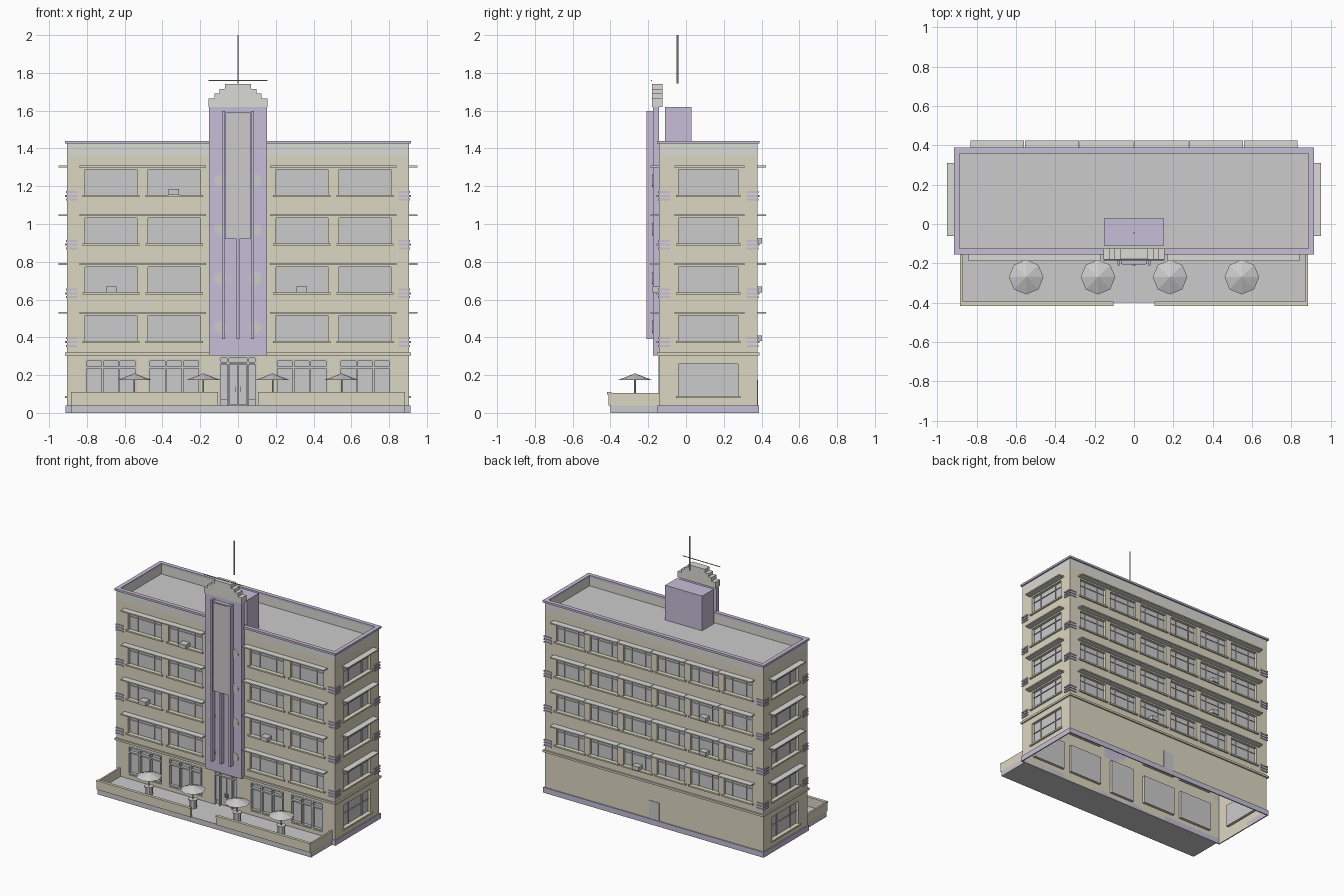
import bpy, bmesh, math
from mathutils import Vector, Matrix

if "Cube" in bpy.data.objects:
    bpy.data.objects.remove(bpy.data.objects["Cube"])

CREAM, LILAC, PALE, GREY = 'cream', 'lilac', 'pale', None
COL = {'cream': (0.72, 0.68, 0.54, 1), 'lilac': (0.57, 0.52, 0.68, 1), 'pale': (0.70, 0.70, 0.66, 1)}
mats, parts = {}, {}
for k, c in COL.items():
    mats[k] = bpy.data.materials.new(k)
    mats[k].diffuse_color = c


def part(name, col=GREY):
    if name not in parts:
        parts[name] = (bmesh.new(), col)
    return parts[name][0]


def box(name, col, a, b):
    c = [(p + q) / 2 for p, q in zip(a, b)]
    s = [abs(p - q) for p, q in zip(a, b)]
    bmesh.ops.create_cube(part(name, col), size=1, matrix=Matrix.Translation(c) @ Matrix.Diagonal((*s, 1)))


def cone(name, col, c, r1, r2, h, seg=8, rot=None):
    m = Matrix.Translation(c) @ (rot or Matrix())
    bmesh.ops.create_cone(part(name, col), cap_ends=True, segments=seg, radius1=r1, radius2=r2, depth=h, matrix=m)


def quad(name, col, pts, n):
    bm = part(name, col)
    f = bm.faces.new([bm.verts.new(p) for p in pts])
    f.normal_update()
    if f.normal.dot(Vector(n)) < 0:
        f.normal_flip()


# Facade frames: along-wall u, height z, outward distance d
X, Y0, Y1, TOP = 0.905, -0.143, 0.378, 1.42
front = lambda u, z, d=0: Vector((u, Y0 - d, z))
back = lambda u, z, d=0: Vector((u, Y1 + d, z))
right = lambda u, z, d=0: Vector((X + d, u, z))
left = lambda u, z, d=0: Vector((-X - d, u, z))


def fbox(name, col, f, u0, u1, z0, z1, d0, d1):
    box(name, col, f(u0, z0, d0), f(u1, z1, d1))


def ring(name, col, d, z0, z1, t):
    """Band running round the building, outer offset d, thickness t"""
    for f in (front, back):
        fbox(name, col, f, -X - d, X + d, z0, z1, d - t, d)
    for f in (left, right):
        fbox(name, col, f, Y0 - d + t, Y1 + d - t, z0, z1, d - t, d)


def wall(f, a, b, holes, top=1.36, depth=0.02):
    """Single-skin wall with recessed openings and glass"""
    us = sorted({a, b, *[h[0] for h in holes], *[h[1] for h in holes]})
    zs = sorted({0, top, *[h[2] for h in holes], *[h[3] for h in holes]})
    n = f(0, 0, 1) - f(0, 0, 0)
    eu, ez = f(1, 0) - f(0, 0), Vector((0, 0, 1))
    for u0, u1 in zip(us, us[1:]):
        for z0, z1 in zip(zs, zs[1:]):
            u, z = (u0 + u1) / 2, (z0 + z1) / 2
            if not any(h[0] < u < h[1] and h[2] < z < h[3] for h in holes):
                quad('walls', CREAM, [f(u0, z0), f(u1, z0), f(u1, z1), f(u0, z1)], n)
    for u0, u1, z0, z1 in holes:
        for (p, q), m in ((((u0, z0), (u0, z1)), eu), (((u1, z0), (u1, z1)), -eu),
                          (((u0, z0), (u1, z0)), ez), (((u0, z1), (u1, z1)), -ez)):
            quad('walls', CREAM, [f(*p), f(*q), f(*q, -depth), f(*p, -depth)], m)
        quad('window_glass', GREY, [f(u0, z0, -depth), f(u1, z0, -depth), f(u1, z1, -depth), f(u0, z1, -depth)], n)


def bars(name, f, h, us, zs, w=0.003, d0=-0.02, d1=-0.014):
    for u in us:
        fbox(name, GREY, f, u - w, u + w, h[2], h[3], d0, d1)
    for z in zs:
        fbox(name, GREY, f, h[0], h[1], z - w, z + w, d0, d1)


FLOORS = [0.38 + 0.258 * i for i in range(4)]
fcols = [(-0.81, -0.535), (-0.476, -0.20), (0.20, 0.476), (0.535, 0.81)]
bcols = [(c - 0.115, c + 0.115) for c in [(-2.5 + i) * 0.278 for i in range(6)]]
scols = [(-0.04, 0.275)]
shops = [(a, b, 0.07, 0.285) for a, b in fcols]
entry = (-0.10, 0.10, 0.04, 0.30)
ground = {front: shops + [entry], back: [], right: [(*scols[0], 0.09, 0.26)], left: [(*scols[0], 0.09, 0.26)]}

# Walls, windows, sills and canopies
for f, cols, a, b in ((front, fcols, -X, X), (back, bcols, -X, X), (right, scols, Y0, Y1), (left, scols, Y0, Y1)):
    upper = [(u0, u1, z, z + 0.135) for z in FLOORS for u0, u1 in cols]
    wall(f, a, b, upper + ground[f])
    plain = upper + (ground[f] if f in (left, right) else [])
    for h in plain:
        w = h[1] - h[0]
        bars('window_bars', f, h, [h[0] + w * k for k in (0.25, 0.75)], [h[2] + 0.095], 0.002)
        fbox('window_sills', CREAM, f, h[0] - 0.014, h[1] + 0.014, h[2] - 0.011, h[2], 0, 0.012)
    spans = {front: [(-0.84, -0.17), (0.17, 0.84)], back: [(u - 0.022, v + 0.022) for u, v in bcols]}
    for z in FLOORS:
        for u0, u1 in spans.get(f, [(-0.06, 0.31)]):
            fbox('window_canopies', PALE, f, u0, u1, z + 0.146, z + 0.155, 0, 0.046)

# Shopfront frames
for h in shops:
    w = h[1] - h[0]
    bars('shopfront_frames', front, h, [h[0] + 0.005, h[0] + w * 0.34, h[0] + w * 0.66, h[1] - 0.005],
         [0.08, 0.24, 0.28], 0.005, -0.02, 0.002)

# Entrance doors
bars('entrance_frames', front, entry, [-0.095, -0.052, 0.052, 0.095], [0.265, 0.295], 0.005, -0.02, 0.002)
for s in (-1, 1):
    fbox('entrance_doors', GREY, front, s * 0.002, s * 0.045, 0.045, 0.255, -0.02, -0.01)
    fbox('door_handles', GREY, front, s * 0.010, s * 0.014, 0.11, 0.14, -0.01, -0.002)
    fbox('entrance_side_panels', GREY, front, s * 0.058, s * 0.09, 0.07, 0.255, -0.02, -0.012)
fbox('back_door', GREY, back, -0.045, 0.045, 0.03, 0.175, 0, 0.004)

# Plinth, belt course, parapet, coping, roof
ring('plinth', LILAC, 0.008, 0, 0.04, 0.008)
ring('belt_course', CREAM, 0.011, 0.305, 0.32, 0.011)
ring('parapet', PALE, 0, 1.36, 1.425, 0.017)
ring('coping', LILAC, 0.011, 1.425, 1.44, 0.03)
quad('roof', GREY, [(-X, Y0, 1.36), (X, Y0, 1.36), (X, Y1, 1.36), (-X, Y1, 1.36)], (0, 0, 1))

# Corner stripes wrapping each corner
for z in FLOORS:
    for dz in (-0.25, -0.23, -0.21):
        zz = z + dz + 0.225
        for sx in (-1, 1):
            for y, t in ((Y0, 1), (Y1, -1)):
                box('corner_stripes', LILAC, (sx * 0.85, y - t * 0.006, zz - 0.005), (sx * (X + 0.006), y, zz + 0.005))
                box('corner_stripes', LILAC, (sx * X, y, zz - 0.005), (sx * (X + 0.006), y + t * 0.058, zz + 0.005))

# Air conditioners
for x, z in ((-0.34, FLOORS[3]), (-0.672, FLOORS[1]), (0.337, FLOORS[1])):
    fbox('air_conditioners', GREY, front, x - 0.028, x + 0.028, z, z + 0.03, -0.02, 0.034)
for x, z in ((-0.417, FLOORS[2]), (-0.417, FLOORS[1]), (0.139, FLOORS[0])):
    fbox('air_conditioners', GREY, back, x - 0.028, x + 0.028, z, z + 0.03, -0.02, 0.024)

# Central tower with fins, sign panel and round windows
box('tower_slab', LILAC, (-0.153, -0.175, 0.305), (0.153, -0.143, 1.62))
for x in (-0.077, 0, 0.077):
    box('tower_fins', LILAC, (x - 0.007, -0.21, 0.39), (x + 0.007, -0.175, 0.92 if x == 0 else 1.597))
box('sign_backing', LILAC, (-0.067, -0.203, 0.92), (0.067, -0.175, 1.59))
box('sign_panel', GREY, (-0.061, -0.207, 0.927), (0.061, -0.203, 1.583))
for z in FLOORS:
    for x in (-0.093, 0.093):
        cone('round_windows', GREY, (x, -0.1755, z + 0.075), 0.033, 0.033, 0.003, 24, Matrix.Rotation(math.pi / 2, 4, 'X'))

# Stepped crown, aerial bar, mast, roof house
for w, z0, z1 in ((0.156, 1.62, 1.665), (0.125, 1.665, 1.692), (0.098, 1.692, 1.714), (0.07, 1.714, 1.74)):
    box('tower_crown', PALE, (-w, -0.18, z0), (w, -0.124, z1))
cone('crown_bar', GREY, (0, -0.182, 1.76), 0.003, 0.003, 0.312, 6, Matrix.Rotation(math.pi / 2, 4, 'Y'))
cone('mast', GREY, (0, -0.045, 1.872), 0.004, 0.004, 0.256, 6)
box('roof_house', LILAC, (-0.153, -0.11, 1.36), (0.153, 0.028, 1.62))

# Terrace with low walls
box('terrace', GREY, (-0.885, -0.40, 0), (0.885, -0.151, 0.04))
for s in (-1, 1):
    box('terrace_walls', CREAM, (s * 0.105, -0.41, 0.04), (s * 0.885, -0.395, 0.105))
    box('terrace_walls', CREAM, (s * 0.872, -0.395, 0.04), (s * 0.885, Y0, 0.105))
    box('terrace_coping', CREAM, (s * 0.105, -0.417, 0.098), (s * 0.885, -0.395, 0.11))

# Umbrellas and tables
for x in (-0.548, -0.183, 0.183, 0.548):
    cone('umbrella_tops', GREY, (x, -0.27, 0.192), 0.088, 0, 0.034)
    cone('umbrella_poles', GREY, (x, -0.27, 0.115), 0.004, 0.004, 0.15)
    cone('tables', GREY, (x, -0.27, 0.07), 0.026, 0.026, 0.06)
    cone('table_tops', GREY, (x, -0.27, 0.102), 0.034, 0.034, 0.006)

# Turn every collected part into an object
for name, (bm, col) in parts.items():
    if name == 'walls':
        bmesh.ops.remove_doubles(bm, verts=bm.verts, dist=1e-5)
    me = bpy.data.meshes.new(name)
    bm.to_mesh(me)
    bm.free()
    if col:
        me.materials.append(mats[col])
    bpy.context.collection.objects.link(bpy.data.objects.new(name, me))

for m in bpy.data.materials:
    if m.users and not m.is_grease_pencil:
        m.use_nodes = True
        m.node_tree.nodes["Principled BSDF"].inputs["Base Color"].default_value = m.diffuse_color
